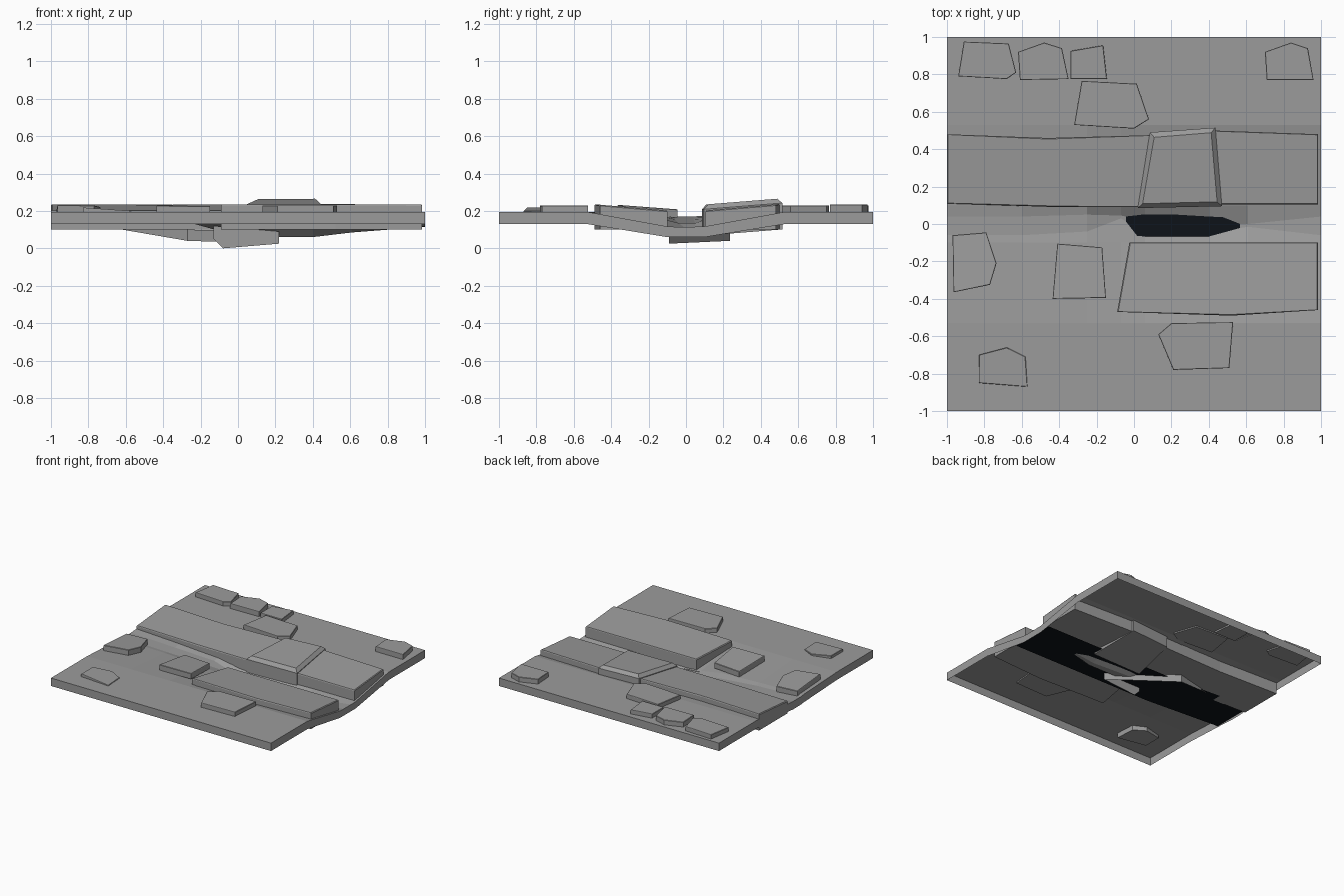
import bpy
from mathutils import Vector


def material(name, rgb):
    m = bpy.data.materials.new(name)
    m.diffuse_color = (*rgb, 1)
    return m


grey = material("stone_grey", (0.33, 0.33, 0.33))
dark = material("dark", (0.004, 0.006, 0.009))


def make(name, verts, faces, mat=grey):
    me = bpy.data.meshes.new(name)
    me.from_pydata(verts, [], faces)
    ob = bpy.data.objects.new(name, me)
    bpy.context.collection.objects.link(ob)
    me.materials.append(mat)
    return ob


def slab(name, outline, top, bottom, inset=0.006, drop=0.006):
    """Flat-topped stone with a chamfered rim; top and bottom are (z, x slope, y slope) planes."""
    n = len(outline)
    c = sum((Vector(p) for p in outline), Vector((0, 0))) / n
    z = lambda pl, x, y: pl[0] + pl[1] * x + pl[2] * y
    inner = [Vector(p) + (c - Vector(p)).normalized() * inset for p in outline]
    v = [(x, y, z(bottom, x, y)) for x, y in outline]
    v += [(x, y, z(top, x, y) - drop) for x, y in outline]
    v += [(p.x, p.y, z(top, p.x, p.y)) for p in inner]
    f = [tuple(reversed(range(n))), tuple(range(2 * n, 3 * n))]
    for k in (0, n):
        for i in range(n):
            j = (i + 1) % n
            f.append((k + i, k + j, k + n + j, k + n + i))
    return make(name, v, f)


# Ground sheet with a sunken gully along x, and an open skirt round the rim
stations = [  # x, gully edge height, gully floor height, floor y range
    (-1, 0.175, 0.17, -0.06, 0.04), (-0.6, 0.165, 0.155, -0.06, 0.04),
    (-0.25, 0.15, 0.135, -0.04, 0.05), (-0.07, 0.12, 0.085, 0.03, 0.045),
    (0.06, 0.11, 0.06, -0.045, 0.02), (0.4, 0.11, 0.06, -0.045, 0.0),
    (0.61, 0.115, 0.085, -0.015, 0.0), (1, 0.117, 0.115, -0.06, 0.04)]
verts, faces = [], []
for x, e, f, y0, y1 in stations:
    ys = (-1, -0.53, -0.1, y0, y1, 0.1, 0.53, 1)
    for y, z in zip(ys, (0.195, 0.195, e, f, f, e, 0.195, 0.195)):
        verts.append((x, y, z))
nx, ny = len(stations), 8
for i in range(nx - 1):
    for j in range(ny - 1):
        a = i * ny + j
        faces.append((a, a + ny, a + ny + 1, a + 1))
rim = [i * ny for i in range(nx)]
rim += [(nx - 1) * ny + j for j in range(1, ny)]
rim += [i * ny + ny - 1 for i in range(nx - 2, -1, -1)]
rim += list(range(ny - 2, 0, -1))
base = len(verts)
verts += [(verts[k][0], verts[k][1], max(verts[k][2] - 0.065, 0.06)) for k in rim]
for i in range(len(rim)):
    j = (i + 1) % len(rim)
    faces.append((rim[i], base + i, base + j, rim[j]))
make("ground", verts, faces)

# Broken ground edge hanging beneath the gully
make("ground_break",
     [(-0.27, 0.235, 0.04), (0.22, -0.09, 0.025), (0.22, -0.09, 0.09), (-0.27, 0.235, 0.10),
      (-0.08, -0.09, 0.0), (-0.13, -0.09, 0.05), (-0.13, -0.09, 0.12), (-0.62, 0.15, 0.10)],
     [(1, 0, 3, 2), (4, 1, 2, 6, 5), (7, 0, 3)])

# Dark strip at the gully bottom
make("gully_bottom", [(-0.99, -0.2, 0.115), (-0.3, -0.2, 0.08), (0.99, -0.2, 0.08),
                      (0.99, 0.18, 0.08), (-0.3, 0.18, 0.08), (-0.99, 0.18, 0.115)],
     [(0, 1, 4, 5), (1, 2, 3, 4)], dark)

# Long kerb slabs tilting down towards the gully
slab("back_kerb_left", [(-1, 0.11), (-0.4, 0.09), (0.04, 0.09), (0.09, 0.475), (-0.46, 0.46), (-1, 0.48)],
     (0.194, 0, 0.085), (0.1, 0, 0))
slab("back_kerb_right", [(0.43, 0.105), (0.985, 0.105), (0.985, 0.48), (0.42, 0.5)],
     (0.194, 0, 0.085), (0.1, 0, 0))
slab("back_kerb_raised", [(0.02, 0.085), (0.47, 0.095), (0.435, 0.515), (0.085, 0.49)],
     (0.226, 0, 0.08), (0.06, 0, 0.08), 0.035, 0.025)
slab("front_kerb", [(-0.09, -0.47), (0.52, -0.49), (0.985, -0.46), (0.985, -0.1), (-0.025, -0.1)],
     (0.194, 0, -0.085), (0.1, 0, 0))

# Loose paving stones: outline and top plane
stones = [
    ([(-0.94, 0.79), (-0.68, 0.775), (-0.63, 0.81), (-0.67, 0.965), (-0.91, 0.975)], (0.23, 0, 0)),
    ([(-0.61, 0.77), (-0.35, 0.775), (-0.385, 0.94), (-0.48, 0.97), (-0.62, 0.92)], (0.235, 0, 0)),
    ([(-0.34, 0.775), (-0.145, 0.775), (-0.165, 0.955), (-0.34, 0.925)], (0.228, 0, 0)),
    ([(-0.32, 0.53), (0, 0.51), (0.08, 0.56), (0.015, 0.75), (-0.28, 0.765)], (0.23, 0, 0)),
    ([(0.71, 0.77), (0.96, 0.77), (0.93, 0.94), (0.84, 0.97), (0.7, 0.92)], (0.235, 0, 0)),
    ([(-0.965, -0.365), (-0.77, -0.325), (-0.735, -0.21), (-0.79, -0.045), (-0.97, -0.06)], (0.205, 0, -0.075)),
    ([(-0.435, -0.4), (-0.15, -0.395), (-0.17, -0.125), (-0.41, -0.105)], (0.194, 0, -0.085)),
    ([(0.21, -0.78), (0.51, -0.77), (0.53, -0.525), (0.2, -0.53), (0.13, -0.59)], (0.23, 0, 0)),
    ([(-0.83, -0.85), (-0.57, -0.87), (-0.58, -0.71), (-0.68, -0.66), (-0.83, -0.7)], (0.16, -0.07, 0)),
]
for i, (outline, top) in enumerate(stones):
    slab(f"stone_{i + 1}", outline, top, (top[0] - 0.045, top[1], top[2]), 0.003, 0.003)
